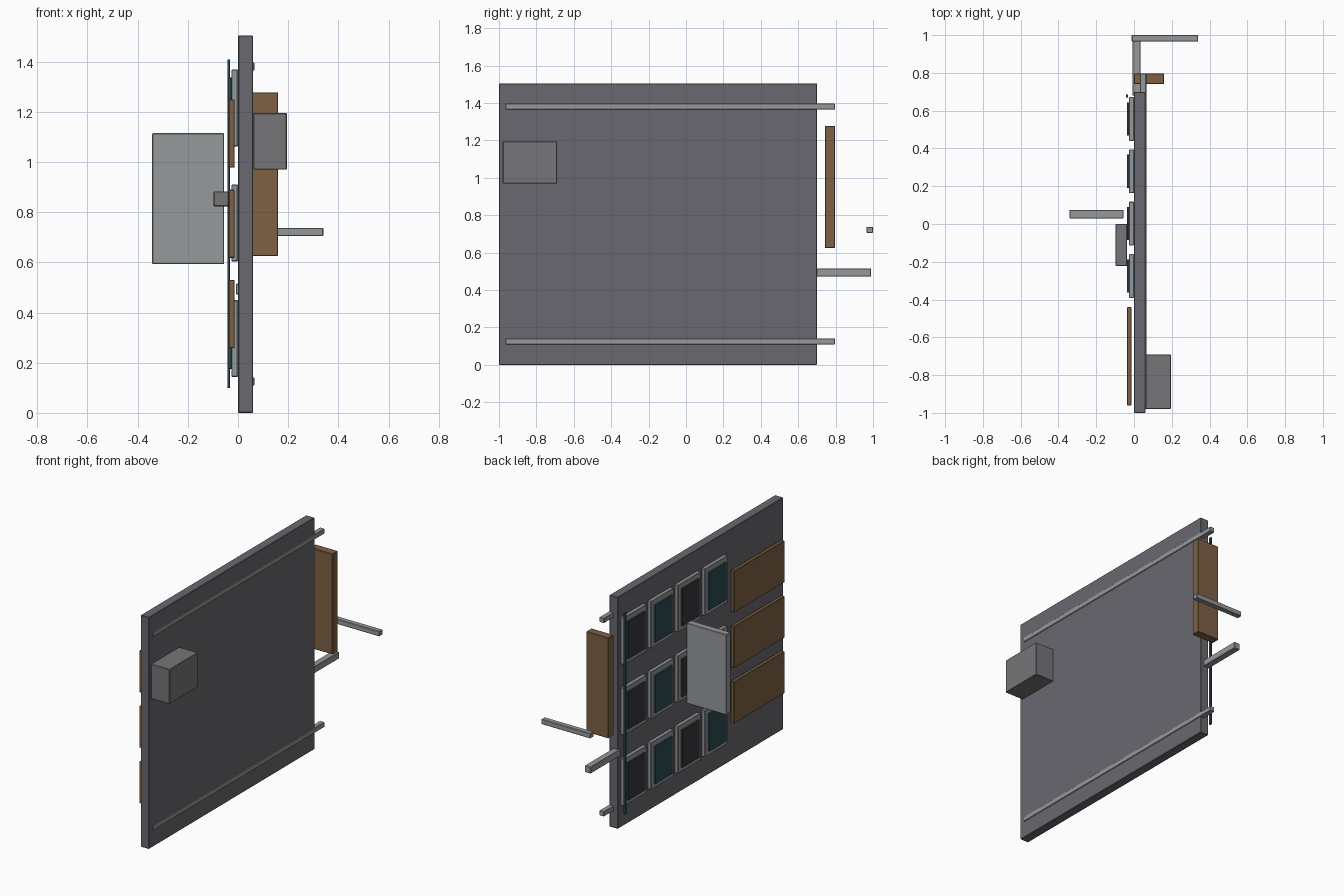
import bpy

if "Cube" in bpy.data.objects:
    bpy.data.objects.remove(bpy.data.objects["Cube"])


def material(name, r, g, b):
    m = bpy.data.materials.new(name)
    m.diffuse_color = (r, g, b, 1)
    m.use_nodes = True
    m.node_tree.nodes["Principled BSDF"].inputs["Base Color"].default_value = m.diffuse_color
    return m


slate = material("slate", 0.14, 0.14, 0.16)
steel = material("steel", 0.30, 0.32, 0.33)
grey = material("grey", 0.18, 0.18, 0.19)
wood = material("wood", 0.21, 0.12, 0.06)
charcoal = material("charcoal", 0.04, 0.04, 0.045)
teal = material("teal", 0.03, 0.07, 0.085)


def box(name, x, y, z, mat, bevel=0.003):
    """Box spanning the given (min, max) ranges with a narrow chamfer."""
    bpy.ops.mesh.primitive_cube_add(size=1, location=[sum(r) / 2 for r in (x, y, z)])
    ob = bpy.context.object
    ob.name = name
    ob.scale = [r[1] - r[0] for r in (x, y, z)]
    bpy.ops.object.transform_apply(location=False, rotation=False, scale=True)
    ob.data.materials.append(mat)
    if bevel:
        b = ob.modifiers.new("chamfer", 'BEVEL')
        b.width = bevel
        b.segments = 1
    return ob


# Main board
box("main_board", (0, 0.06), (-1, 0.70), (0, 1.505), slate)

# Right-hand face: two rails and a control box
for name, z in (("lower_rail", 0.125), ("upper_rail", 1.381)):
    box(name, (0.031, 0.065), (-0.965, 0.797), (z - 0.016, z + 0.016), steel)
box("control_box", (0.06, 0.195), (-0.98, -0.69), (0.97, 1.195), grey)

# Back edge: upright plank and two bars
box("upright_plank", (0, 0.16), (0.742, 0.797), (0.625, 1.278), wood)
box("cross_bar", (-0.012, 0.34), (0.965, 1.0), (0.705, 0.738), steel)
box("support_bar", (-0.008, 0.035), (0.68, 0.99), (0.472, 0.515), steel)

# Left-hand face: wooden slabs and a grid of framed panes
for row, z in enumerate((0.297, 0.757, 1.215)):
    zb = 0.258 + 0.36 * row
    box(f"wood_slab_{row}", (-0.037, -0.013), (-0.96, -0.44), (zb, zb + 0.272), wood)
    for col in range(4):
        y = -0.275 + 0.277 * col
        box(f"pane_frame_{row}_{col}", (-0.026, 0), (y - 0.116, y + 0.116),
            (z - 0.153, z + 0.153), steel)
        box(f"pane_{row}_{col}", (-0.038, -0.026), (y - 0.088, y + 0.088),
            (z - 0.122, z + 0.122), charcoal if col % 2 else teal, 0.001)
box("edge_strip", (-0.042, -0.032), (0.67, 0.686), (0.10, 1.408), teal, 0.001)

# Projecting screen and its small bracket
box("screen", (-0.342, -0.055), (0.03, 0.075), (0.593, 1.115), steel)
box("bracket", (-0.097, -0.036), (-0.223, 0), (0.823, 0.883), grey)
